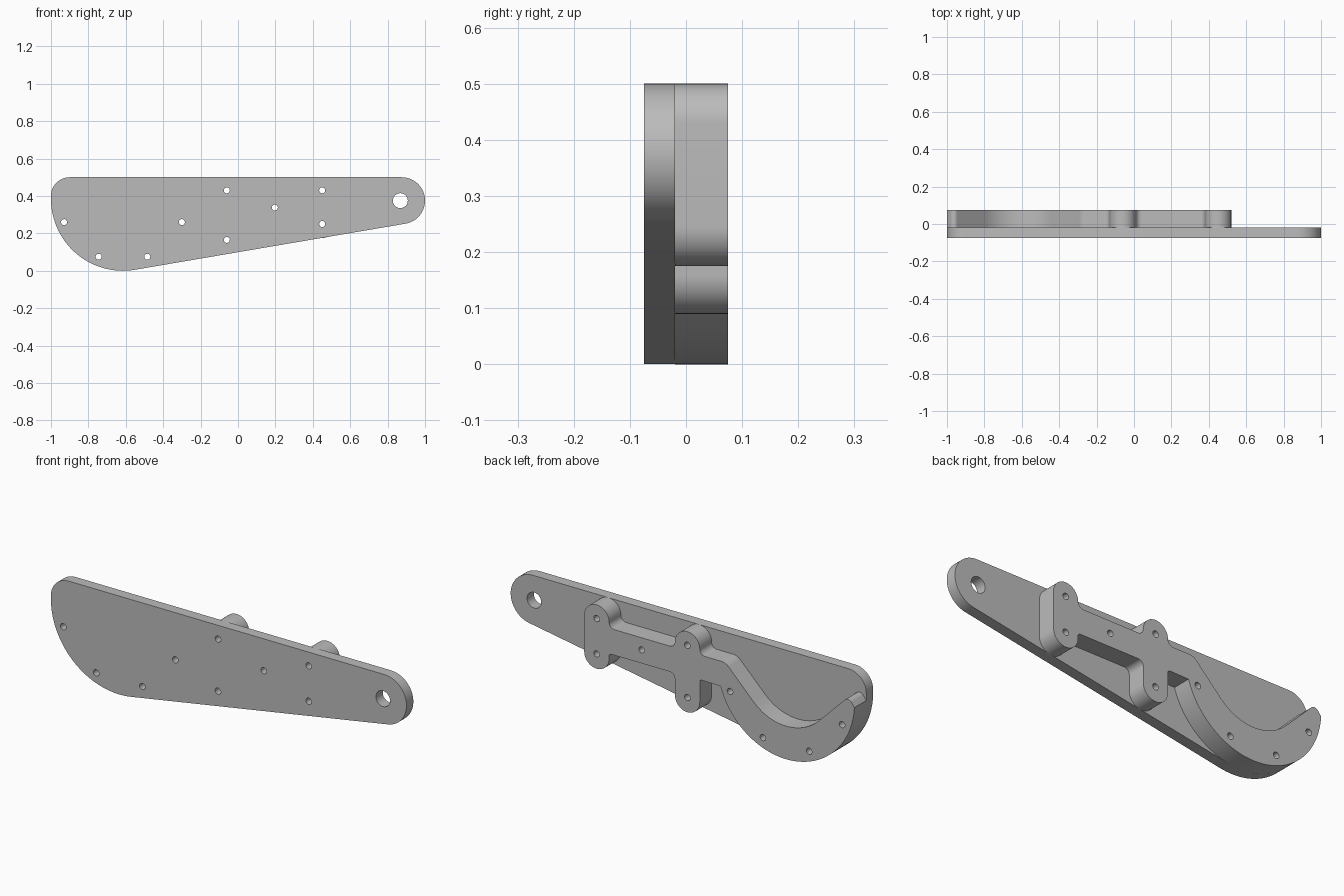
import bpy, bmesh, math
from mathutils import Vector

if "Cube" in bpy.data.objects:
    bpy.data.objects.remove(bpy.data.objects["Cube"])

grey = bpy.data.materials.new("plain_grey")
grey.diffuse_color = (0.5, 0.5, 0.5, 1)
grey.use_nodes = True
grey.node_tree.nodes["Principled BSDF"].inputs["Base Color"].default_value = grey.diffuse_color


def arc(cx, cz, r, a0, a1, n):
    """Points on an arc, angles in degrees."""
    return [(cx + r * math.cos(math.radians(a0 + (a1 - a0) * i / n)),
             cz + r * math.sin(math.radians(a0 + (a1 - a0) * i / n))) for i in range(n + 1)]


def rounded(corners, n=12):
    """Outline from (x, z, radius) corners, each corner replaced by a fillet."""
    out = []
    for i, c in enumerate(corners):
        p = Vector(c[:2])
        r = c[2] if len(c) > 2 else 0
        if not r:
            out.append(p)
            continue
        a = (Vector(corners[i - 1][:2]) - p).normalized()
        b = (Vector(corners[(i + 1) % len(corners)][:2]) - p).normalized()
        half = a.angle(b) / 2
        mid = p + (a + b).normalized() * (r / math.sin(half))
        start, end = p + a * (r / math.tan(half)), p + b * (r / math.tan(half))
        u, v = start - mid, end - mid
        turn = math.atan2(u.x * v.y - u.y * v.x, u.dot(v))
        t0 = math.atan2(u.y, u.x)
        out += [mid + r * Vector((math.cos(t0 + turn * k / n), math.sin(t0 + turn * k / n)))
                for k in range(n + 1)]
    return out


def slab(name, loops, y0, y1):
    """Flat slab with holes, drawn in x-z and extruded from y0 to y1."""
    cu = bpy.data.curves.new(name, 'CURVE')
    cu.dimensions, cu.fill_mode, cu.extrude = '2D', 'BOTH', (y1 - y0) / 2
    for loop in loops:
        sp = cu.splines.new('POLY')
        sp.points.add(len(loop) - 1)
        for pt, co in zip(sp.points, loop):
            pt.co = (co[0], co[1], 0, 1)
        sp.use_cyclic_u = True
    ob = bpy.data.objects.new(name, cu)
    bpy.context.collection.objects.link(ob)
    ob.location.y = (y0 + y1) / 2
    ob.rotation_euler.x = math.pi / 2
    bpy.ops.object.select_all(action='DESELECT')
    ob.select_set(True)
    bpy.context.view_layer.objects.active = ob
    bpy.ops.object.convert(target='MESH')
    ob = bpy.context.object
    bm = bmesh.new()
    bm.from_mesh(ob.data)
    bmesh.ops.remove_doubles(bm, verts=bm.verts, dist=1e-5)
    bmesh.ops.recalc_face_normals(bm, faces=bm.faces)
    bm.to_mesh(ob.data)
    bm.free()
    ob.data.materials.clear()
    ob.data.materials.append(grey)
    bpy.ops.object.shade_smooth_by_angle(angle=math.radians(30))


def hole(x, z, r):
    return arc(x, z, r, 0, 345, 23)


# Shared bolt holes
bolts = [(-.93, .26), (-.745, .075), (-.485, .075), (-.30, .26), (-.06, .165),
         (-.06, .43), (.197, .338), (.45, .25), (.45, .43)]
holes = [hole(x, z, .016) for x, z in bolts]

# Side plate: big heel arc, tapered lower edge, round nose with pivot hole
plate = rounded(arc(-.615, .385, .385, 180, 279.7, 36)
                + arc(.875, .375, .125, -80.3, 90, 30)
                + [(-1, .5, .1)])
slab("side_plate", [plate, hole(.868, .375, .04)] + holes, -.075, -.02)

# Spacer: hook following the heel, arm with post, bosses around the bolts
R = .07
spacer = rounded(
    arc(-.615, .385, .385, 183, 343, 48)                     # hook outer edge
    + [(-.13, .275, .012), (-.13, .09, R), (.01, .09, R), (.01, .27, .03),   # post
       (.38, .27, .012), (.38, .175, R), (.52, .175, R),      # end boss
       (.52, .5, R), (.38, .5, R), (.38, .4, .03),
       (.01, .4, .03), (.01, .5, R), (-.13, .5, R), (-.13, .4, .03),         # middle boss
       (-.275, .4, .06), (-.615, .06, .26), (-.965, .41, .025)])             # hook inner edge
slab("spacer", [spacer] + holes, -.02, .075)
